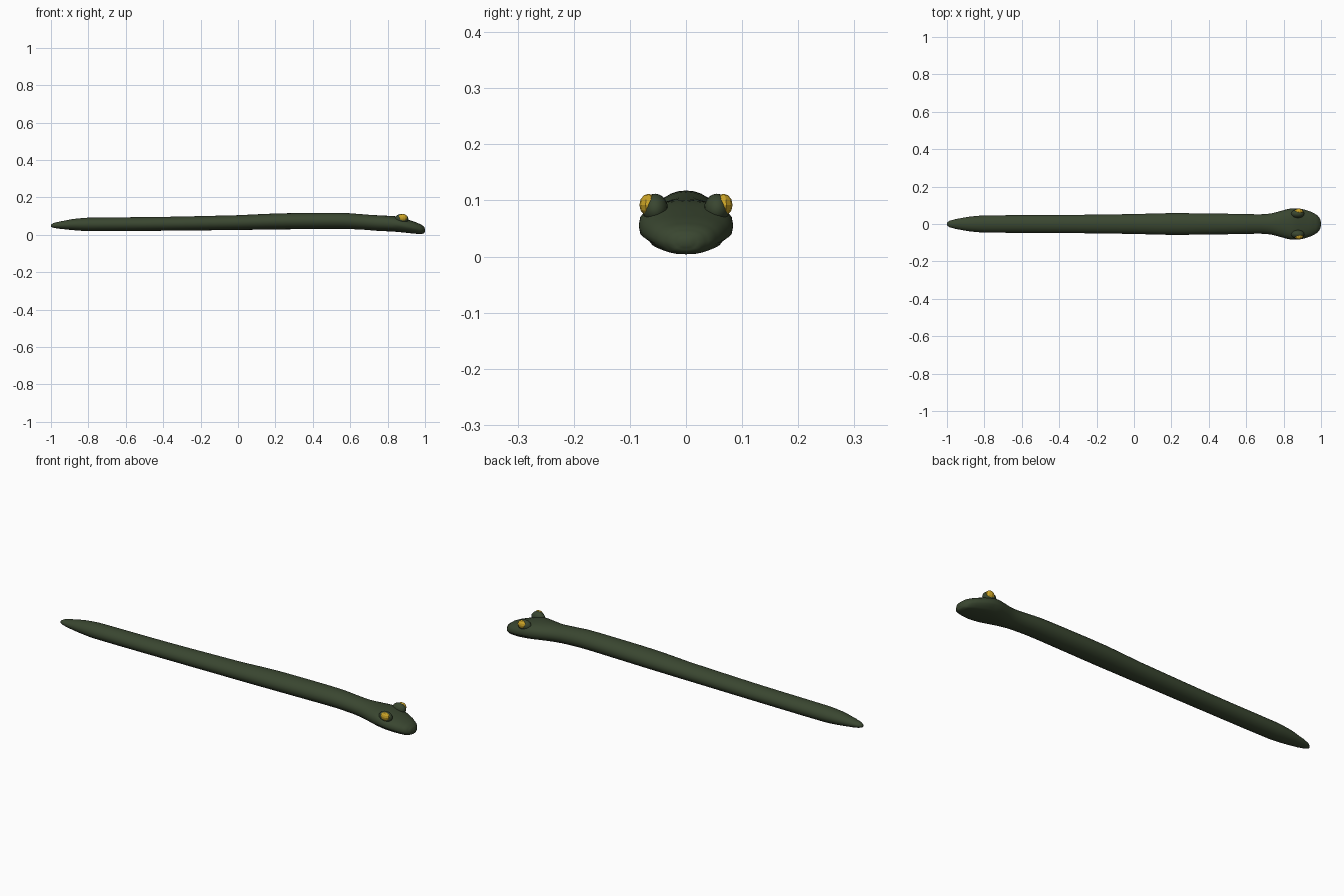
import bpy, bmesh, math
from mathutils import Vector

if "Cube" in bpy.data.objects:
    bpy.data.objects.remove(bpy.data.objects["Cube"])


def material(name, rgb):
    m = bpy.data.materials.new(name)
    m.diffuse_color = (*rgb, 1)
    m.use_nodes = True
    m.node_tree.nodes["Principled BSDF"].inputs["Base Color"].default_value = m.diffuse_color
    return m


GREEN = material("dark olive green", (0.042, 0.062, 0.030))
GOLD = material("golden yellow", (0.60, 0.37, 0.02))

# Body stations: x, half width, bottom z, top z
STATIONS = [
    (-1.00, 0.008, 0.042, 0.056), (-0.985, 0.018, 0.037, 0.064),
    (-0.95, 0.027, 0.032, 0.072), (-0.88, 0.039, 0.025, 0.085),
    (-0.80, 0.046, 0.020, 0.092), (-0.40, 0.048, 0.022, 0.096),
    (0.00, 0.053, 0.026, 0.105), (0.20, 0.058, 0.029, 0.114),
    (0.40, 0.056, 0.031, 0.117), (0.57, 0.054, 0.032, 0.117),
    (0.68, 0.052, 0.027, 0.109), (0.74, 0.058, 0.022, 0.105),
    (0.80, 0.074, 0.019, 0.102), (0.85, 0.084, 0.016, 0.098),
    (0.90, 0.080, 0.011, 0.084), (0.95, 0.064, 0.006, 0.068),
    (0.98, 0.047, 0.004, 0.055), (0.995, 0.028, 0.009, 0.043),
    (1.00, 0.010, 0.019, 0.032),
]
SIDES = 24
STEPS = 3


def spline(p0, p1, p2, p3, t):
    return 0.5 * (2 * p1 + (p2 - p0) * t + (2 * p0 - 5 * p1 + 4 * p2 - p3) * t * t
                  + (3 * p1 - p0 - 3 * p2 + p3) * t ** 3)


# Smooth stations between the given ones
pts = [Vector(s) for s in STATIONS]
rows = []
for i in range(len(pts) - 1):
    a, d = pts[max(i - 1, 0)], pts[min(i + 2, len(pts) - 1)]
    for k in range(STEPS):
        row = spline(a, pts[i], pts[i + 1], d, k / STEPS)
        row[0] = pts[i][0] + (pts[i + 1][0] - pts[i][0]) * k / STEPS
        rows.append(row)
rows.append(pts[-1])

# Body: lofted rings, squarer at the head, with a shallow mouth groove
bm = bmesh.new()
rings = []
for x, w, lo, hi in rows:
    head = min(max((x - 0.72) / 0.12, 0), 1)
    power = 1 - 0.15 * head
    ring = []
    for j in range(SIDES):
        ang = 2 * math.pi * j / SIDES
        c, s = math.cos(ang), math.sin(ang)
        y = math.copysign(abs(c) ** power, c) * w
        z = (lo + hi) / 2 + math.copysign(abs(s) ** power, s) * (hi - lo) / 2
        if x > 0.84 and j in (SIDES // 2 + 2, SIDES - 2):
            y *= 0.92
        ring.append(bm.verts.new((x, y, z)))
    rings.append(ring)
for r0, r1 in zip(rings, rings[1:]):
    for j in range(SIDES):
        k = (j + 1) % SIDES
        bm.faces.new((r0[j], r0[k], r1[k], r1[j]))
bm.faces.new(rings[0])
bm.faces.new(rings[-1])
bmesh.ops.recalc_face_normals(bm, faces=bm.faces)


def make_object(name, bm, mat, smooth=True):
    me = bpy.data.meshes.new(name)
    bm.to_mesh(me)
    bm.free()
    me.materials.append(mat)
    for p in me.polygons:
        p.use_smooth = smooth
    ob = bpy.data.objects.new(name, me)
    bpy.context.collection.objects.link(ob)
    return ob


make_object("body", bm, GREEN)


def ellipsoid(name, centre, radii, mat, u, v, smooth):
    bm = bmesh.new()
    bmesh.ops.create_uvsphere(bm, u_segments=u, v_segments=v, radius=1)
    for vert in bm.verts:
        vert.co = Vector(centre) + Vector(a * b for a, b in zip(vert.co, radii))
    make_object(name, bm, mat, smooth)


# Brow bumps with the eyes set into their outer faces
for side, label in ((-1, "right"), (1, "left")):
    ellipsoid(label + "_brow", (0.875, side * 0.055, 0.085),
              (0.036, 0.023, 0.027), GREEN, 16, 10, True)
    ellipsoid(label + "_eye", (0.881, side * 0.067, 0.092),
              (0.024, 0.016, 0.020), GOLD, 10, 6, False)
